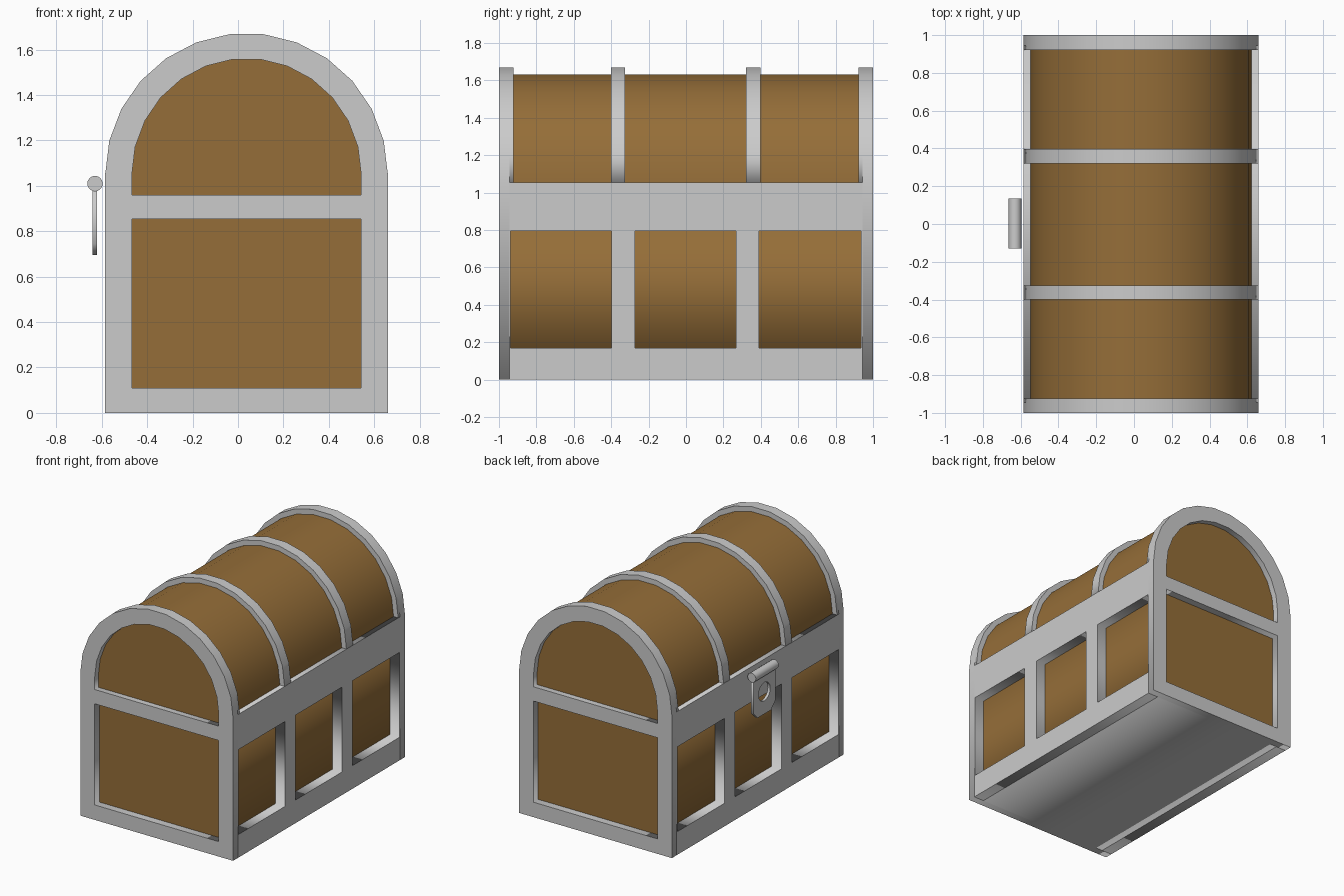
import bpy
from math import sin, cos, pi

if "Cube" in bpy.data.objects:
    bpy.data.objects.remove(bpy.data.objects["Cube"])

CX = 0.0375          # chest centre in x (the clasp sticks out at -x)
HALF = 0.6225        # half width of the frame
SPRING = 1.05        # height where the arch starts

wood = bpy.data.materials.new("wood")
wood.diffuse_color = (0.3, 0.155, 0.04, 1)
wood.use_nodes = True
wood.node_tree.nodes["Principled BSDF"].inputs["Base Color"].default_value = wood.diffuse_color


def rect(x0, x1, y0, y1):
    return [(x0, y0), (x1, y0), (x1, y1), (x0, y1)]


def arch(r, base, rz=None):
    """Half round of 13 sides standing on straight legs down to base."""
    rz = rz or r
    top = [(CX + r * cos(pi * i / 13), SPRING + rz * sin(pi * i / 13)) for i in range(14)]
    return [(CX + r, base)] + top + [(CX - r, base)]


def plate(name, loops, axis, a, b, mat=None):
    """Extrude an outline with holes along x or y, from a to b."""
    cu = bpy.data.curves.new(name, 'CURVE')
    cu.dimensions = '2D'
    cu.fill_mode = 'BOTH'
    cu.extrude = abs(b - a) / 2
    for loop in loops:
        s = cu.splines.new('POLY')
        s.points.add(len(loop) - 1)
        for p, (u, v) in zip(s.points, loop):
            p.co = (u, v, 0, 1)
        s.use_cyclic_u = True
    ob = bpy.data.objects.new(name, cu)
    bpy.context.collection.objects.link(ob)
    mid = (a + b) / 2
    if axis == 'x':
        ob.location, ob.rotation_euler = (mid, 0, 0), (pi / 2, 0, pi / 2)
    else:
        ob.location, ob.rotation_euler = (0, mid, 0), (pi / 2, 0, 0)
    bpy.ops.object.select_all(action='DESELECT')
    ob.select_set(True)
    bpy.context.view_layer.objects.active = ob
    bpy.ops.object.convert(target='MESH')
    ob = bpy.context.view_layer.objects.active
    if mat:
        ob.data.materials.append(mat)
    return ob


# wooden box and barrel lid
plate("wood_box", [rect(CX - 0.545, CX + 0.545, 0.05, 0.92)], 'y', -0.945, 0.945, wood)
plate("wood_lid", [arch(0.585, 0.92)], 'y', -0.957, 0.957, wood)

# end frames with a square and an arched opening
end_loops = [arch(HALF, 0), rect(CX - 0.505, CX + 0.505, 0.11, 0.855),
             arch(0.505, 0.96, 0.511)]
for side, name in ((-1, "front_frame"), (1, "back_frame")):
    plate(name, end_loops, 'y', side * 0.944, side)

# side frames with three openings each
side_loops = [rect(-0.944, 0.944, 0, 1.055)] + [
    rect(y0, y1, 0.17, 0.795) for y0, y1 in ((-0.938, -0.398), (-0.273, 0.267), (0.39, 0.936))]
for side, name in ((-1, "left_frame"), (1, "right_frame")):
    plate(name, side_loops, 'x', CX + side * 0.54, CX + side * HALF)

# bands over the lid
band = arch(HALF, SPRING) + arch(0.57, SPRING)[::-1]
for i, (y0, y1) in enumerate(((-0.944, -0.923), (-0.4, -0.325), (0.32, 0.397), (0.922, 0.944))):
    plate(f"lid_band_{i + 1}", [band], 'y', y0, y1)

# bottom board
plate("bottom", [rect(CX - 0.54, CX + 0.54, 0, 0.1)], 'y', -0.944, 0.944)

# clasp plate with chamfered corners and a round hole, and its hinge pin
hole = [(0.002 + 0.068 * cos(pi * i / 8), 0.86 + 0.068 * sin(pi * i / 8)) for i in range(16)]
outline = [(-0.125, 1.01), (-0.125, 0.745), (-0.075, 0.695),
           (0.08, 0.695), (0.13, 0.745), (0.13, 1.01)]
plate("clasp_plate", [outline, hole], 'x', -0.64, -0.62)
pin = [(-0.63 + 0.034 * cos(pi * i / 8), 1.01 + 0.034 * sin(pi * i / 8)) for i in range(16)]
plate("clasp_pin", [pin], 'y', -0.13, 0.135)
